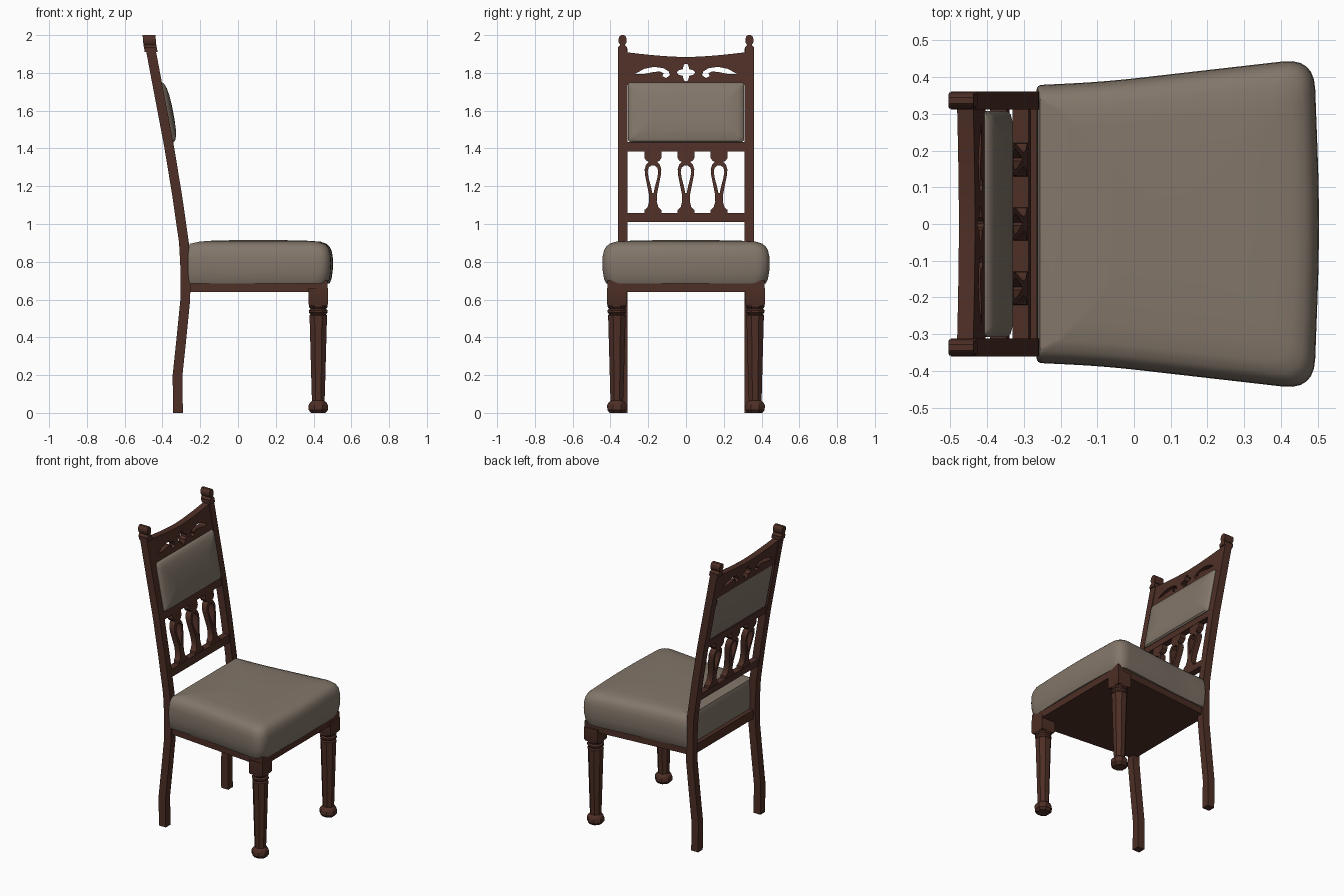
import bpy, bmesh, math

if "Cube" in bpy.data.objects:
    bpy.data.objects.remove(bpy.data.objects["Cube"])

def material(name, rgb):
    m = bpy.data.materials.new(name)
    m.diffuse_color = (*rgb, 1)
    m.use_nodes = True
    m.node_tree.nodes["Principled BSDF"].inputs["Base Color"].default_value = m.diffuse_color
    return m

WOOD = material("dark_wood", (0.075, 0.028, 0.019))
FABRIC = material("beige_fabric", (0.225, 0.182, 0.143))

# side-view centre line of the raked back posts: (z, x)
SPINE = [(0, -.318), (.2, -.32), (.4, -.299), (.6, -.279), (.75, -.278),
         (.9, -.286), (1.15, -.322), (1.4, -.363), (1.95, -.467), (2.0, -.471)]

def spine_x(z):
    for (z0, x0), (z1, x1) in zip(SPINE, SPINE[1:]):
        if z <= z1:
            return x0 + (x1 - x0) * (z - z0) / (z1 - z0)
    return SPINE[-1][1]

def finish(ob, mat):
    ob.data.materials.clear()
    ob.data.materials.append(mat)
    bm = bmesh.new()
    bm.from_mesh(ob.data)
    bmesh.ops.remove_doubles(bm, verts=bm.verts, dist=1e-5)
    bmesh.ops.recalc_face_normals(bm, faces=bm.faces)
    bm.to_mesh(ob.data)
    bm.free()
    bpy.ops.object.select_all(action='DESELECT')
    ob.select_set(True)
    bpy.context.view_layer.objects.active = ob
    bpy.ops.object.shade_smooth_by_angle(angle=math.radians(35))
    return ob

def loft(name, rings, mat):
    """Skin a stack of equal-length rings and cap both ends."""
    n = len(rings[0])
    verts = [p for r in rings for p in r]
    faces = [[k * n + i, k * n + (i + 1) % n, (k + 1) * n + (i + 1) % n, (k + 1) * n + i]
             for k in range(len(rings) - 1) for i in range(n)]
    faces += [list(range(n))[::-1], list(range(len(verts) - n, len(verts)))]
    me = bpy.data.meshes.new(name)
    me.from_pydata(verts, [], faces)
    ob = bpy.data.objects.new(name, me)
    bpy.context.collection.objects.link(ob)
    return finish(ob, mat)

def fretwork(name, outlines, half_depth, mat=WOOD):
    """Cut-out board from (y, z) outlines, laid along the raked back."""
    cu = bpy.data.curves.new(name, 'CURVE')
    cu.dimensions, cu.fill_mode, cu.extrude = '2D', 'BOTH', half_depth
    for pts in outlines:
        s = cu.splines.new('POLY')
        s.points.add(len(pts) - 1)
        s.use_cyclic_u = True
        for p, (y, z) in zip(s.points, pts):
            p.co = (y, z, 0, 1)
    tmp = bpy.data.objects.new(name, cu)
    bpy.context.collection.objects.link(tmp)
    bpy.context.view_layer.update()
    me = bpy.data.meshes.new_from_object(tmp.evaluated_get(bpy.context.evaluated_depsgraph_get()))
    bpy.data.objects.remove(tmp)
    for v in me.vertices:
        y, z, d = v.co
        v.co = (spine_x(z) + d, y, z)
    ob = bpy.data.objects.new(name, me)
    bpy.context.collection.objects.link(ob)
    return finish(ob, mat)

def mirrored(half):
    return half + [(-y, z) for y, z in reversed(half)]

def shift(pts, dy):
    return [(y + dy, z) for y, z in pts]

def rounded(corners, r, steps=6):
    """Round the corners of a convex polygon with quadratic arcs."""
    out, n = [], len(corners)
    for i, (cx, cy) in enumerate(corners):
        ends = []
        for ox, oy in (corners[i - 1], corners[(i + 1) % n]):
            L = math.hypot(ox - cx, oy - cy)
            k = min(r[i], L * .5) / L
            ends.append((cx + (ox - cx) * k, cy + (oy - cy) * k))
        (ax, ay), (bx, by) = ends
        for j in range(steps + 1):
            t = j / steps
            out.append(((1-t)**2 * ax + 2*t*(1-t) * cx + t*t * bx,
                        (1-t)**2 * ay + 2*t*(1-t) * cy + t*t * by))
    return out

# back posts (legs and uprights in one) with knob finials
knob = mirrored([(.024, 1.91), (.024, 1.935), (.012, 1.948), (.02, 1.96),
                 (.022, 1.975), (.018, 1.991), (.008, 2.0)])
for side, s in (("left", 1), ("right", -1)):
    rings = []
    for z, x in SPINE[:-1]:
        z = min(z, 1.93)
        x = spine_x(z)
        y = s * .336
        rings.append([(x - .026, y - .025, z), (x + .026, y - .025, z),
                      (x + .026, y + .025, z), (x - .026, y + .025, z)])
    loft("back_post_" + side, rings, WOOD)
    fretwork("finial_" + side, [shift(knob, s * .336)], .034)

# crest rail with dipped top, pierced quatrefoil and scrolls
top = [(y / 100, 1.884 + .026 * (abs(y) / 32) ** 1.6) for y in range(32, -33, -4)]
scroll = [(.27, 1.795), (.22, 1.822), (.17, 1.832), (.12, 1.825), (.092, 1.808),
          (.085, 1.788), (.105, 1.773), (.126, 1.783), (.118, 1.798),
          (.14, 1.808), (.18, 1.803), (.22, 1.795)]
clover = []
for i in range(32):
    a = math.tau * i / 32
    r = .036 + .011 * math.cos(4 * a)
    clover.append((r * math.cos(a), 1.802 + r * math.sin(a)))
fretwork("crest_rail", [top + [(-.32, 1.735), (.32, 1.735)], clover, scroll,
                        [(-y, z) for y, z in scroll]], .022)

# plain cross rails
for name, z0, z1 in (("middle_rail", 1.385, 1.435), ("lower_rail", 1.01, 1.058)):
    fretwork(name, [[(-.32, z0), (.32, z0), (.32, z1), (-.32, z1)]], .022)

# three pierced splats
splat = mirrored([(.046, 1.05), (.044, 1.075), (.028, 1.09), (.02, 1.12), (.022, 1.16),
                  (.032, 1.21), (.042, 1.26), (.044, 1.29), (.036, 1.315), (.022, 1.328),
                  (.036, 1.336), (.046, 1.352), (.044, 1.39)])
hole = mirrored([(.004, 1.165), (.011, 1.2), (.022, 1.24), (.028, 1.275),
                 (.024, 1.297), (.008, 1.311)])
for i, y in enumerate((-.175, 0, .175)):
    fretwork("splat_%d" % (i + 1), [shift(splat, y), shift(hole, y)], .02)

# padded back panel
outline = rounded([(-.308, -.158), (.308, -.158), (.308, .16), (-.308, .16)], [.02] * 4, 3)
rings = []
for inset, d in ((.012, -.022), (0, -.012), (0, .026), (.008, .037), (.03, .046),
                 (.07, .053), (.12, .056)):
    ring = []
    for y, z in outline:
        y *= 1 - inset / .308
        z = 1.59 + z * (1 - inset / .16)
        ring.append((spine_x(z) + d, y, z))
    rings.append(ring)
loft("back_pad", rings, FABRIC)

# seat frame
frame = [(-.29, -.345), (.475, -.415), (.475, .415), (-.29, .345)]
loft("seat_frame", [[(x, y, z) for x, y in frame] for z in (.64, .70)], WOOD)

# seat cushion, flaring to the front, nearly upright at the back
outline = rounded([(-.265, -.378), (-.08, -.387), (.49, -.452), (.507, 0),
                   (.49, .452), (-.08, .387), (-.265, .378)],
                  [.015, .1, .085, .2, .085, .1, .015])
CX = .1
rings = []
for s, z in ((.955, .685), (.98, .71), (.995, .75), (1, .79), (.995, .83), (.98, .86),
             (.955, .88), (.915, .895), (.84, .906), (.7, .911), (.4, .914), (.08, .915)):
    ring = []
    for x, y in outline:
        k = s if x > CX or s < .9 else 1 - (1 - s) * .3
        ring.append((CX + (x - CX) * k, y * s, z))
    rings.append(ring)
loft("seat_cushion", rings, FABRIC)

# turned octagonal front legs with square top blocks
turning = [(.04, 0), (.052, .015), (.053, .04), (.045, .055), (.034, .065), (.036, .1),
           (.047, .49), (.049, .515), (.042, .522), (.051, .532), (.051, .543),
           (.043, .551), (.05, .56), (.05, .58)]
for side, s in (("left", 1), ("right", -1)):
    cx, cy = .425, s * .366
    loft("front_leg_" + side,
         [[(cx + r * 1.05 * math.cos(math.tau * (i + .5) / 8),
            cy + r * 1.05 * math.sin(math.tau * (i + .5) / 8), z) for i in range(8)]
          for r, z in turning], WOOD)
    loft("leg_block_" + side,
         [[(cx + a * r, cy + b * r, z) for a, b in ((-1, -1), (1, -1), (1, 1), (-1, 1))]
          for r, z in ((.046, .565), (.051, .575), (.051, .66))], WOOD)
